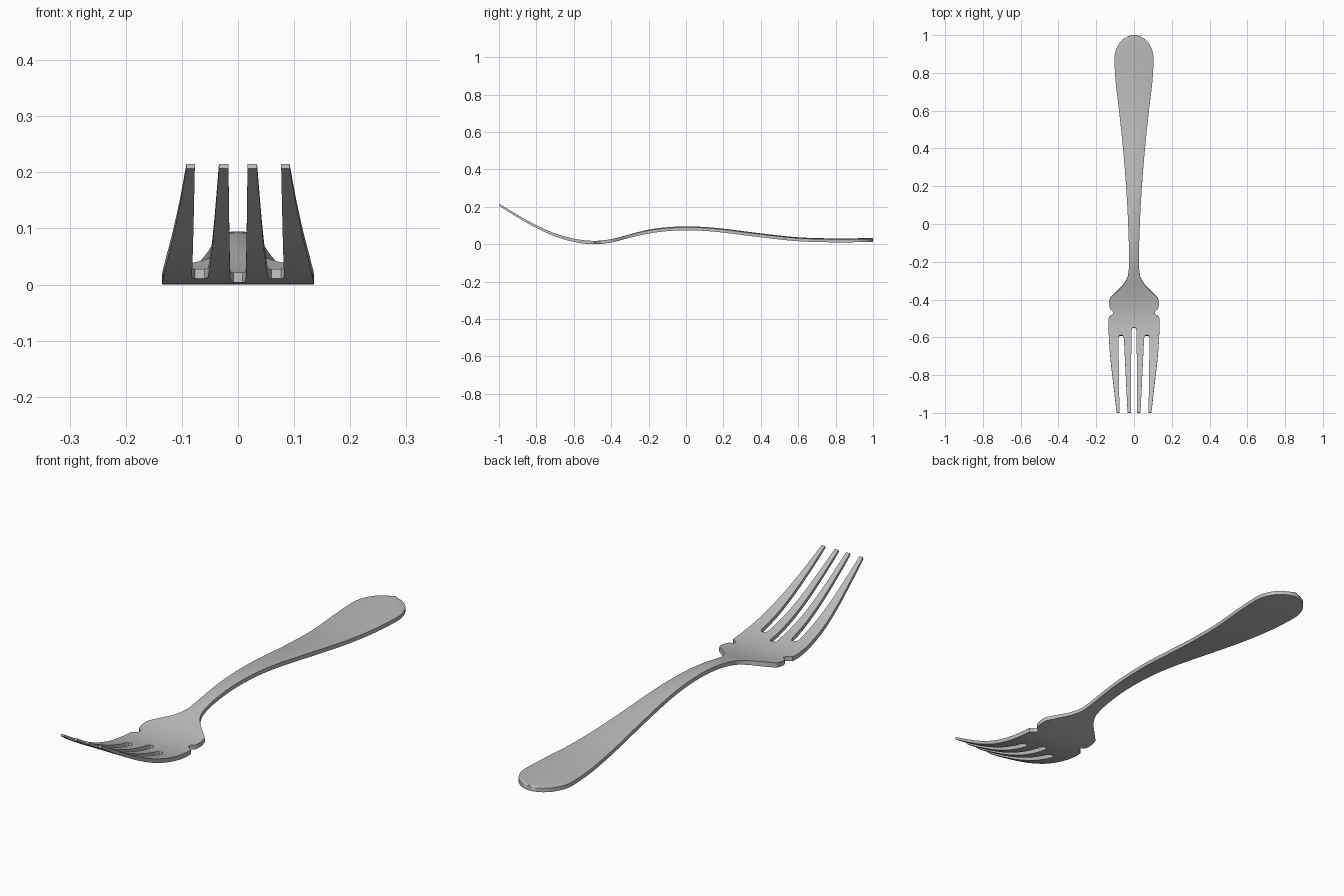
import bpy
import bmesh
import math
from mathutils import Vector

if "Cube" in bpy.data.objects:
    bpy.data.objects.remove(bpy.data.objects["Cube"], do_unlink=True)

# Side curve (y, z) and outline half width (y, x)
SPINE = [(-1, .211), (-.9, .15), (-.8, .094), (-.7, .05), (-.6, .021), (-.5, .009),
         (-.4, .018), (-.3, .044), (-.2, .066), (-.1, .079), (0, .083), (.1, .08),
         (.2, .071), (.4, .046), (.6, .025), (.8, .019), (1, .021)]
WIDTH = [(-1, .092), (-.9, .103), (-.8, .115), (-.7, .126), (-.6, .133), (-.53, .135),
         (-.49, .133), (-.478, .113), (-.465, .108), (-.452, .125), (-.42, .132),
         (-.39, .125), (-.36, .095), (-.33, .064), (-.3, .042), (-.27, .031),
         (-.2, .026), (0, .031), (.2, .042), (.4, .058), (.6, .079), (.75, .097),
         (.87, .104), (1, .104)]
SLOT_MID, SLOT_SIDE = -.55, -.59
BASE = (0, .0135, .056, .083)
TIP = (0, .017, .034, .077)


def smooth(points, y):
    """Cubic interpolation through the points."""
    i = 0
    while i < len(points) - 2 and y > points[i + 1][0]:
        i += 1

    def slope(k):
        a, b = points[max(k - 1, 0)], points[min(k + 1, len(points) - 1)]
        return (b[1] - a[1]) / (b[0] - a[0])
    (y0, v0), (y1, v1) = points[i], points[i + 1]
    h = y1 - y0
    t = (y - y0) / h
    return (v0 * (1 + 2 * t) * (1 - t) ** 2 + v1 * t * t * (3 - 2 * t)
            + h * t * (1 - t) * (slope(i) * (1 - t) - slope(i + 1) * t))


def half_width(y):
    w = smooth(WIDTH, y)
    if y > .87:
        w *= math.sqrt(max(1 - ((y - .87) / .13) ** 2, .01))
    return w


def columns(y):
    """Positive x positions of the lengthwise edge lines."""
    w = half_width(y)
    if y > SLOT_MID:
        xs = [w * b / .135 for b in BASE]
    else:
        t = (SLOT_MID - y) / (1 + SLOT_MID)
        xs = [a + (b - a) * t for a, b in zip(BASE, TIP)]
    # Narrowed corners at the closed ends of the slots
    if abs(y - SLOT_MID) < .001:
        xs[1] *= .6
    if abs(y - SLOT_SIDE) < .001:
        xs[2] += .006
        xs[3] -= .006
    return xs + [xs[3] + (w - xs[3]) * .6, w]


# Stations along the length, dense at the outline details
stations = {round(-1 + i * .04, 3) for i in range(51)}
stations |= {p[0] for p in WIDTH}
stations |= {SLOT_MID, SLOT_SIDE, SLOT_MID - .012, SLOT_SIDE - .012}
stations |= {.87 + .13 * math.sin(math.radians(a)) for a in range(0, 91, 10)}
ys = []
for y in sorted(stations):
    if not ys or y - ys[-1] > .0015:
        ys.append(y)

# Flat plate with the slots left open
bm = bmesh.new()
grid = []
for y in ys:
    xs = columns(y)
    line = [-x for x in reversed(xs[1:])] + xs
    grid.append([bm.verts.new((x, y, 0)) for x in line])
mid = len(grid[0]) // 2
for r in range(len(ys) - 1):
    for c in range(len(grid[0]) - 1):
        band = c - mid if c >= mid else mid - 1 - c
        is_slot = ((band == 0 and ys[r + 1] <= SLOT_MID + .0001)
                   or (band == 2 and ys[r + 1] <= SLOT_SIDE + .0001))
        if not is_slot:
            a, b = grid[r], grid[r + 1]
            bm.faces.new((a[c], a[c + 1], b[c + 1], b[c]))
bmesh.ops.delete(bm, geom=[v for v in bm.verts if not v.link_faces], context='VERTS')

# Give the plate its thickness, then bend it along the side curve
upper = bmesh.ops.extrude_face_region(bm, geom=bm.faces[:])["geom"]
top = {g for g in upper if isinstance(g, bmesh.types.BMVert)}
for v in bm.verts:
    y = v.co.y
    lo, hi = max(y - .01, -1), min(y + .01, 1)
    tilt = (smooth(SPINE, hi) - smooth(SPINE, lo)) / (hi - lo)
    normal = Vector((0, -tilt, 1)).normalized()
    half = .009 - .004 * max(0, min(1, (-.55 - y) / .45))
    side = half if v in top else -half
    if v in top and y > -.35:
        # Gently domed top of the handle
        f = min(abs(v.co.x) / half_width(y), 1)
        side += .005 * (1 - f * f) * min(1, (y + .35) / .15) - .002
    base_y = max(-1, min(1, y + normal.y * side))
    v.co = (v.co.x, base_y, smooth(SPINE, y) + normal.z * side)
bmesh.ops.recalc_face_normals(bm, faces=bm.faces[:])

mesh = bpy.data.meshes.new("fork")
bm.to_mesh(mesh)
bm.free()
fork = bpy.data.objects.new("fork", mesh)
bpy.context.collection.objects.link(fork)

# Steel
steel = bpy.data.materials.new("steel grey")
steel.use_nodes = True
color = (.5, .5, .5, 1)
steel.diffuse_color = color
steel.node_tree.nodes["Principled BSDF"].inputs["Base Color"].default_value = color
mesh.materials.append(steel)

bpy.ops.object.select_all(action='DESELECT')
fork.select_set(True)
bpy.context.view_layer.objects.active = fork
bpy.ops.object.shade_smooth_by_angle(angle=math.radians(35))
